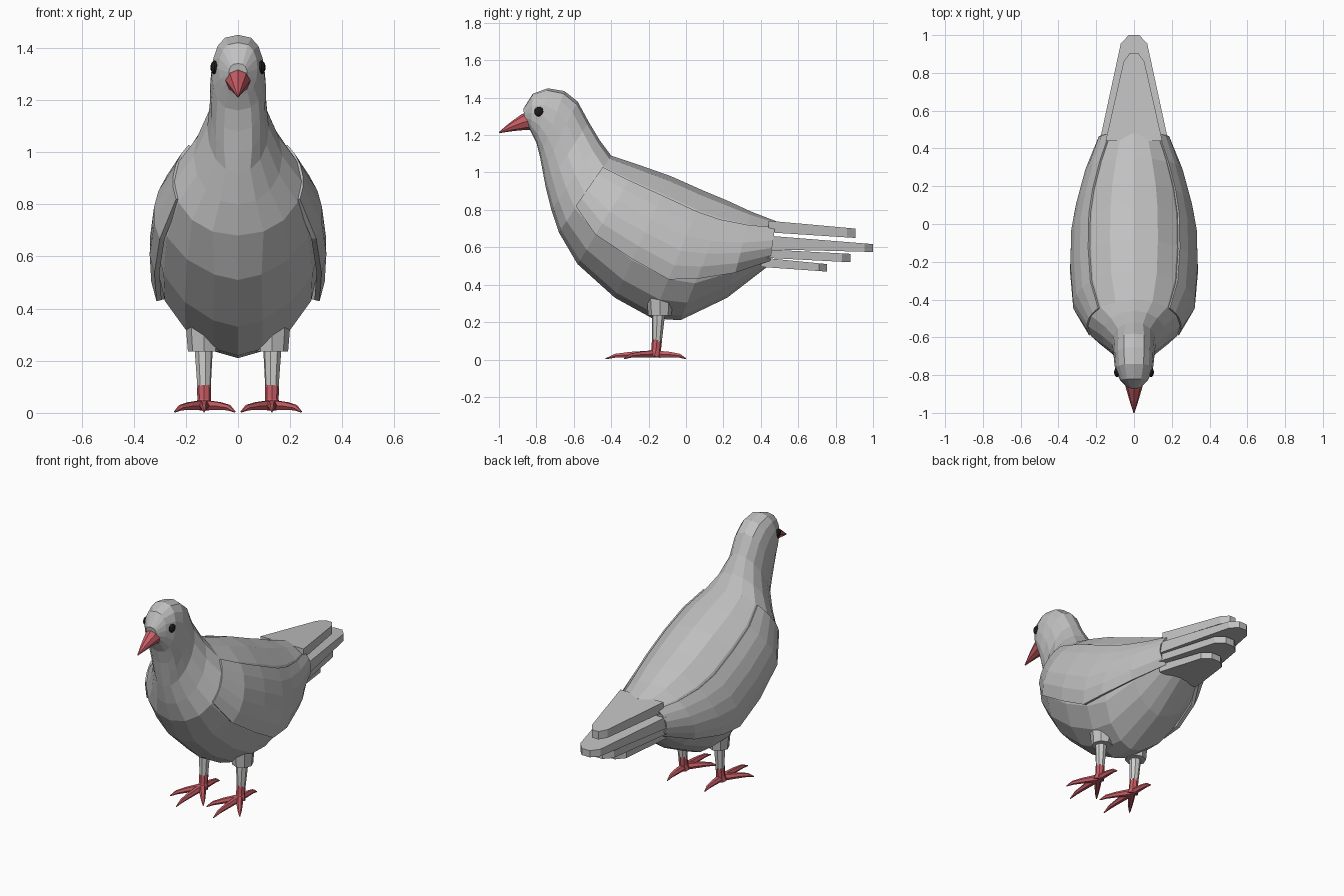
import bpy
import math
from mathutils import Vector

default_cube = bpy.data.objects.get("Cube")
if default_cube:
    bpy.data.objects.remove(default_cube, do_unlink=True)


def make_material(name, colour):
    material = bpy.data.materials.new(name)
    material.use_nodes = True
    material.diffuse_color = (*colour, 1)
    shader = material.node_tree.nodes["Principled BSDF"]
    shader.inputs["Base Color"].default_value = (*colour, 1)
    shader.inputs["Roughness"].default_value = 0.8
    return material


grey = make_material("feather grey", (0.53, 0.53, 0.53))
pale = make_material("pale leg grey", (0.62, 0.62, 0.61))
red = make_material("coral red", (0.58, 0.11, 0.13))
black = make_material("eye black", (0.012, 0.01, 0.01))


def make_object(name, verts, faces, material, mirror=False):
    mesh = bpy.data.meshes.new(name)
    mesh.from_pydata(verts, [], faces)
    mesh.materials.append(material)
    obj = bpy.data.objects.new(name, mesh)
    bpy.context.collection.objects.link(obj)
    if mirror:
        obj.modifiers.new("Mirror", "MIRROR")
    return obj


def bridge(rows, count, closed):
    """Quads joining consecutive rows of equal vertex count."""
    span = count if closed else count - 1
    return [(r * count + i, r * count + (i + 1) % count,
             (r + 1) * count + (i + 1) % count, (r + 1) * count + i)
            for r in range(rows - 1) for i in range(span)]


def tube(name, points, radii, material, sides=6, mirror=True):
    """Tapered tube through points."""
    points = [Vector(p) for p in points]
    verts = []
    for i, point in enumerate(points):
        ahead = points[min(i + 1, len(points) - 1)]
        behind = points[max(i - 1, 0)]
        turn = (ahead - behind).to_track_quat("Z", "Y")
        for s in range(sides):
            a = math.tau * s / sides
            verts.append(point + turn @ Vector((math.cos(a), math.sin(a), 0)) * radii[i])
    faces = bridge(len(points), sides, True)
    faces.append(tuple(reversed(range(sides))))
    faces.append(tuple(range(len(verts) - sides, len(verts))))
    return make_object(name, verts, faces, material, mirror)


# Cross-sections from beak to tail: upper y, z, lower y, z, half width
sections = [
    (-.87, 1.34, -.86, 1.27, .035),
    (-.82, 1.42, -.83, 1.22, .075),
    (-.74, 1.45, -.80, 1.16, .10),
    (-.65, 1.435, -.78, 1.08, .107),
    (-.58, 1.38, -.765, 1.0, .108),
    (-.52, 1.27, -.75, .92, .118),
    (-.46, 1.17, -.72, .80, .17),
    (-.40, 1.09, -.68, .68, .245),
    (-.25, 1.04, -.58, .51, .30),
    (-.08, .98, -.38, .33, .315),
    (.10, .90, -.18, .22, .31),
    (.22, .85, -.03, .21, .285),
    (.35, .79, .22, .33, .235),
    (.48, .74, .44, .50, .17),
]


def skin(index, angle, offset=0):
    """Point on the body surface, angle running from back to belly."""
    y0, z0, y1, z1, width = sections[index]
    f = (1 - math.cos(angle)) / 2
    power = 0.72 if index < 5 else 0.95
    if f > 0.5 and index > 7:
        power = 1.25
    x = (width + offset) * abs(math.sin(angle)) ** power
    return Vector((math.copysign(x, math.sin(angle)), y0 + (y1 - y0) * f, z0 + (z1 - z0) * f))


# Head, neck and body in one loft
SIDES = 16
body_verts = [skin(r, math.tau * (s + 1e-6) / SIDES)
              for r in range(len(sections)) for s in range(SIDES)]
body_faces = bridge(len(sections), SIDES, True)
body_faces.append(tuple(reversed(range(SIDES))))
body_faces.append(tuple(range(len(body_verts) - SIDES, len(body_verts))))
make_object("body", body_verts, body_faces, grey)

# Folded wings laid over the flanks, stepping out at the lower edge
lower_edges = [.66, .70, .68, .69, .65, .70, .86]
wing_verts = []
STEPS = 6
for k, fraction in enumerate(lower_edges):
    start, end = math.radians(48), math.acos(1 - 2 * fraction)
    for s in range(STEPS):
        t = s / (STEPS - 1)
        raise_by = -0.004 + (0.028 * t if k else 0)
        wing_verts.append(skin(7 + k, start + (end - start) * t, raise_by))
wings = make_object("wings", wing_verts, bridge(len(lower_edges), STEPS, False), grey)
shell = wings.modifiers.new("Thickness", "SOLIDIFY")
shell.thickness = 0.02
shell.offset = 0
wings.modifiers.new("Mirror", "MIRROR")


def feather_plate(name, root, tip, widths, root_z, tip_z):
    """Tapered slab; root_z and tip_z give its upper and lower heights."""
    outline = [(widths[0], root), (widths[1], tip - 0.045), (widths[1] * 0.4, tip)]
    outline += [(-x, y) for x, y in reversed(outline)]
    verts = []
    for side in (0, 1):
        for x, y in outline:
            t = (y - root) / (tip - root)
            verts.append((x, y, root_z[side] + (tip_z[side] - root_z[side]) * t))
    n = len(outline)
    faces = bridge(2, n, True) + [tuple(reversed(range(n))), tuple(range(n, 2 * n))]
    make_object(name, verts, faces, grey)


# Stacked wing tips and tail feathers
feather_plate("upper_wing_tips", .44, .905, (.15, .055), (.742, .68), (.70, .65))
feather_plate("long_tail_feathers", .40, 1.0, (.19, .07), (.665, .59), (.617, .575))
feather_plate("middle_tail_feathers", .40, .88, (.175, .08), (.59, .545), (.565, .52))
feather_plate("lower_tail_feathers", .40, .755, (.14, .08), (.545, .495), (.51, .47))

# Beak
tube("beak", [(0, -.81, 1.28), (0, -.865, 1.27), (0, -.93, 1.245), (0, -1, 1.213)],
     (.055, .044, .025, .003), red, sides=8, mirror=False)

# Eyes
for side, label in ((1, "left"), (-1, "right")):
    bpy.ops.mesh.primitive_uv_sphere_add(segments=12, ring_count=8, radius=.026,
                                         location=(side * .09, -.785, 1.325))
    eye = bpy.context.object
    eye.name = label + "_eye"
    eye.scale.x = 0.6
    eye.data.materials.append(black)

# Thighs and shanks
tube("thighs", [(.13, -.14, .44), (.13, -.14, .33), (.13, -.14, .235)],
     (.085, .07, .062), grey, sides=8)
tube("shanks", [(.132, -.145, .27), (.13, -.155, .095)], (.037, .026), pale, sides=8)

# Feet: ankle, three front toes and a hind toe
tube("ankles", [(.13, -.155, .105), (.13, -.16, .05), (.13, -.17, .018)],
     (.027, .026, .034), red, sides=8)
toe_tips = {"middle_toes": (.13, -.43), "inner_toes": (.012, -.33),
            "outer_toes": (.243, -.33), "hind_toes": (.13, 0)}
for name, (tip_x, tip_y) in toe_tips.items():
    heel = Vector((.13, -.17, .03))
    tip = Vector((tip_x, tip_y, .004))
    knuckle = heel.lerp(tip, 0.5)
    knuckle.z = .026
    claw = heel.lerp(tip, 0.8)
    claw.z = .02
    tube(name, [heel, knuckle, claw, tip], (.022, .017, .012, .003), red)
